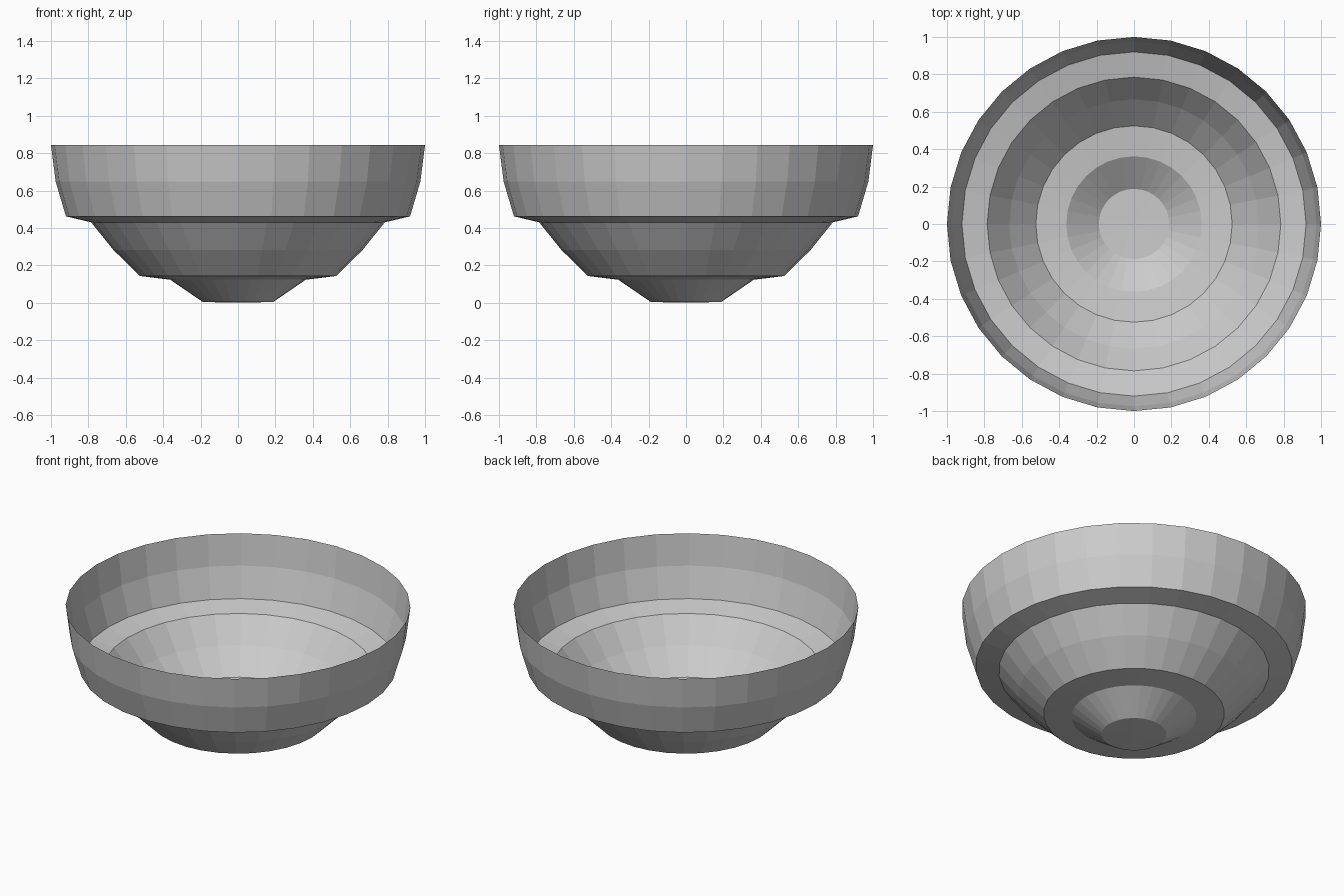
import bpy, bmesh
from math import cos, sin, tau

if "Cube" in bpy.data.objects:
    bpy.data.objects.remove(bpy.data.objects["Cube"])

SIDES = 32
# Bowl profile from foot to rim: (radius, height)
PROFILE = [(0.188, 0.004), (0.362, 0.123), (0.525, 0.143), (0.667, 0.283),
           (0.785, 0.43), (0.92, 0.462), (0.975, 0.648), (1.0, 0.843)]


def ring(bm, radius, z):
    return [bm.verts.new((radius * cos(tau * i / SIDES), radius * sin(tau * i / SIDES), z))
            for i in range(SIDES)]


# Thin stepped bowl, open at the top
bm = bmesh.new()
rings = [ring(bm, r, z) for r, z in PROFILE]
for low, high in zip(rings, rings[1:]):
    for i in range(SIDES):
        j = (i + 1) % SIDES
        bm.faces.new((low[i], low[j], high[j], high[i]))

# Flat foot, a hair below the wall
centre = bm.verts.new((0, 0, 0))
for i in range(SIDES):
    bm.faces.new((centre, rings[0][(i + 1) % SIDES], rings[0][i]))

mesh = bpy.data.meshes.new("stepped_bowl")
bm.to_mesh(mesh)
bm.free()
bpy.context.collection.objects.link(bpy.data.objects.new("stepped_bowl", mesh))
